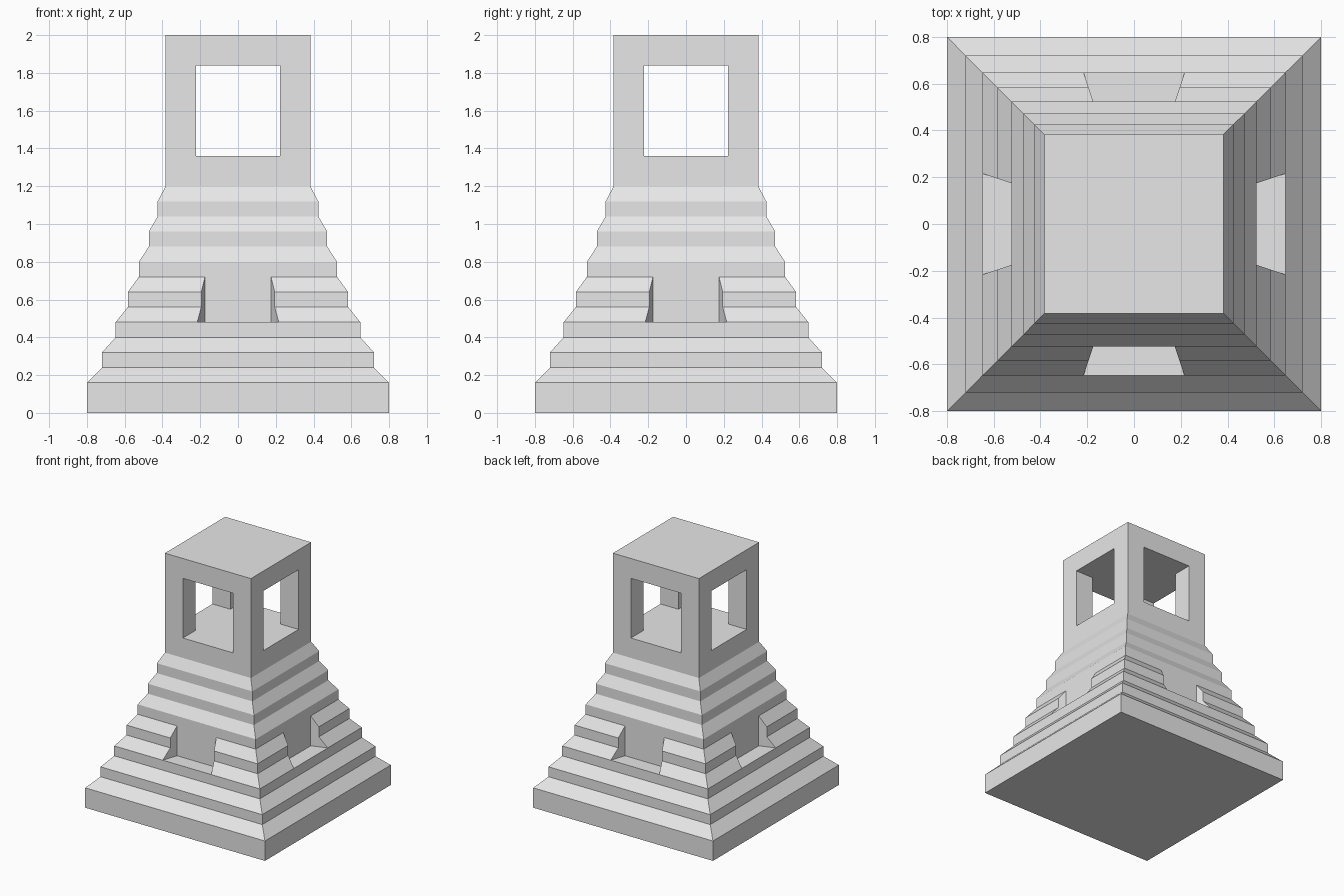
import bpy
import bmesh
from math import pi
from mathutils import Matrix

if "Cube" in bpy.data.objects:
    bpy.data.objects.remove(bpy.data.objects["Cube"], do_unlink=True)

STEP = 0.08      # height of each riser and each slope
SHRINK = 0.9     # each tier is this fraction of the one below
TIERS = 8
HEIGHT = 2.0
WALL = 0.16      # thickness of the lantern posts, sill and roof

grey = bpy.data.materials.new("light_grey_stone")
grey.use_nodes = True
grey.diffuse_color = (0.8, 0.8, 0.8, 1)
grey.node_tree.nodes["Principled BSDF"].inputs["Base Color"].default_value = (0.8, 0.8, 0.8, 1)


def loft(name, rings):
    """Closed solid through a stack of equal-length point rings."""
    bm = bmesh.new()
    loops = [[bm.verts.new(p) for p in ring] for ring in rings]
    n = len(loops[0])
    for low, high in zip(loops, loops[1:]):
        for i in range(n):
            j = (i + 1) % n
            bm.faces.new((low[i], low[j], high[j], high[i]))
    bm.faces.new(loops[0][::-1])
    bm.faces.new(loops[-1])
    bmesh.ops.recalc_face_normals(bm, faces=bm.faces)
    mesh = bpy.data.meshes.new(name)
    bm.to_mesh(mesh)
    bm.free()
    mesh.materials.append(grey)
    obj = bpy.data.objects.new(name, mesh)
    bpy.context.collection.objects.link(obj)
    return obj


def rectangle(x, y, z):
    return [(-x, -y, z), (x, -y, z), (x, y, z), (-x, y, z)]


def carve(target, cutter):
    """Subtract the cutter from the target, then discard it."""
    cutter.hide_render = True
    mod = target.modifiers.new("carve", 'BOOLEAN')
    mod.operation = 'DIFFERENCE'
    mod.solver = 'EXACT'
    mod.object = cutter
    bpy.context.view_layer.objects.active = target
    bpy.ops.object.modifier_apply(modifier=mod.name)
    bpy.data.objects.remove(cutter, do_unlink=True)


# Stepped tower: sloped tiers rising to a square lantern
radii = [0.8 * SHRINK ** i for i in range(TIERS)]
rings = [rectangle(radii[0], radii[0], 0)]
for i, r in enumerate(radii):
    riser_base = 2 * i * STEP
    if i:
        rings.append(rectangle(r, r, riser_base + STEP))
    top = HEIGHT if i == TIERS - 1 else riser_base + 2 * STEP
    rings.append(rectangle(r, r, top))
tower = loft("stepped_tower", rings)

# Tapered niche in the middle of each side, its cheeks pointing at the centre
inner, outer = radii[4], radii[0]
for side in range(4):
    plan = [(-outer / 3, -outer), (outer / 3, -outer), (inner / 3, -inner), (-inner / 3, -inner)]
    niche = loft("niche_cutter", [[(x, y, z) for x, y in plan] for z in (6 * STEP, 9 * STEP)])
    niche.data.transform(Matrix.Rotation(side * pi / 2, 4, 'Z'))
    carve(tower, niche)

# Window openings running through the lantern both ways
half = radii[-1] - WALL
sill, head = 1.2 + WALL, HEIGHT - WALL
for x, y in ((half, 1), (1, half)):
    carve(tower, loft("window_cutter", [rectangle(x, y, sill), rectangle(x, y, head)]))
